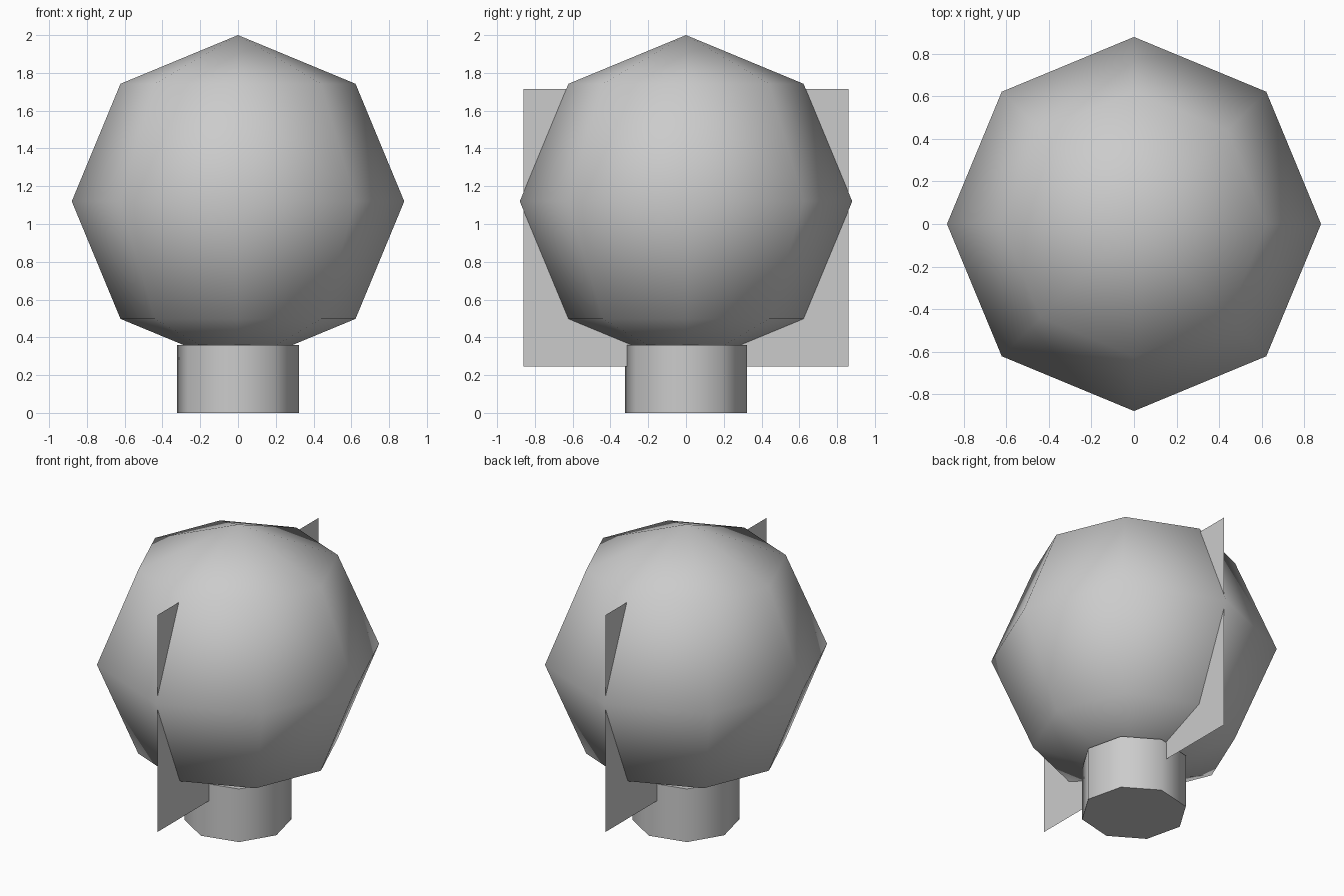
import bpy, math

if "Cube" in bpy.data.objects:
    bpy.data.objects.remove(bpy.data.objects["Cube"])

# Smooth low-poly foliage ball: 8 segments, 4 rings
bpy.ops.mesh.primitive_uv_sphere_add(segments=8, ring_count=4, radius=0.88,
                                     location=(0, 0, 1.12))
ball = bpy.context.object
ball.name = "round_head"
bpy.ops.object.shade_smooth()

# Eight-sided stem, turned slightly against the ball
bpy.ops.mesh.primitive_cylinder_add(vertices=8, radius=0.328, depth=0.36,
                                    location=(0, 0, 0.18),
                                    rotation=(0, 0, math.radians(-9)))
stem = bpy.context.object
stem.name = "stem"
bpy.ops.object.shade_smooth_by_angle(angle=math.radians(60))

# Thin upright sheet through the middle, in the y-z plane
y, z0, z1 = 0.86, 0.245, 1.715
mesh = bpy.data.meshes.new("cross_sheet")
mesh.from_pydata([(0, -y, z0), (0, y, z0), (0, y, z1), (0, -y, z1)], [],
                 [(0, 1, 2, 3)])
sheet = bpy.data.objects.new("cross_sheet", mesh)
bpy.context.collection.objects.link(sheet)
